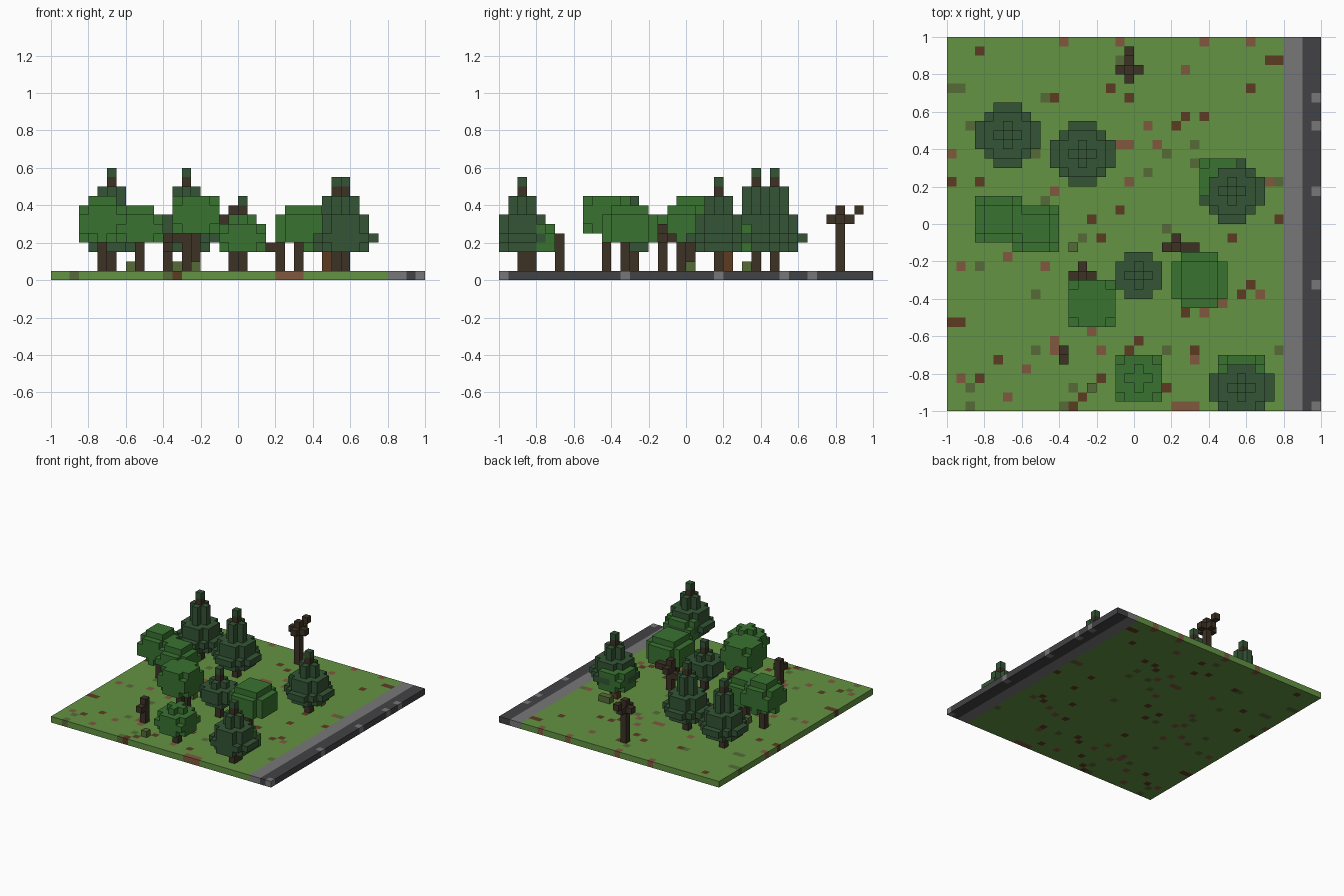
import bpy, bmesh, random
from mathutils import Vector

cube = bpy.data.objects.get("Cube")
if cube:
    bpy.data.objects.remove(cube, do_unlink=True)

VOXEL = 0.05
COUNT = 40
random.seed(4)


def make_material(name, hex_code):
    srgb = [int(hex_code[n:n + 2], 16) / 255 for n in (0, 2, 4)]
    color = [((c + 0.055) / 1.055) ** 2.4 for c in srgb] + [1.0]
    mat = bpy.data.materials.new(name)
    mat.use_nodes = True
    mat.diffuse_color = color
    mat.node_tree.nodes["Principled BSDF"].inputs["Base Color"].default_value = color
    return mat


PALETTE = {
    "grass": "639342", "olive": "566B38", "soil": "5C3B22", "clay": "80593F",
    "pavement": "777777", "asphalt": "424246", "bark": "3D3225",
    "needles": "345535", "leaves": "397230",
}
MATERIALS = {name: make_material(name, code) for name, code in PALETTE.items()}

# Unit directions with the two axes spanning each voxel face
SIDES = []
for axis in range(3):
    for sign in (-1, 1):
        normal, u, v = Vector(), Vector(), Vector()
        normal[axis], u[(axis + 1) % 3], v[(axis + 2) % 3] = sign, sign, 1
        SIDES.append((normal, u, v))

occupied = set()


def build_voxels(name, cells):
    """Mesh the outer faces of a dict of (i, j, k) -> colour name."""
    cells = {c: m for c, m in cells.items()
             if c not in occupied and 0 <= c[0] < COUNT and 0 <= c[1] < COUNT}
    occupied.update(cells)
    used = sorted(set(cells.values()))
    bm = bmesh.new()
    for cell, color in cells.items():
        center = Vector(cell) + Vector((0.5, 0.5, 0.5))
        for normal, u, v in SIDES:
            if tuple(int(a + b) for a, b in zip(cell, normal)) in cells:
                continue
            corners = [center + (normal + u * a + v * b) / 2
                       for a, b in ((-1, -1), (1, -1), (1, 1), (-1, 1))]
            face = bm.faces.new([bm.verts.new(
                (p - Vector((COUNT / 2, COUNT / 2, 0))) * VOXEL) for p in corners])
            face.material_index = used.index(color)
    bmesh.ops.remove_doubles(bm, verts=bm.verts, dist=VOXEL / 100)
    mesh = bpy.data.meshes.new(name)
    bm.to_mesh(mesh)
    bm.free()
    for color in used:
        mesh.materials.append(MATERIALS[color])
    obj = bpy.data.objects.new(name, mesh)
    bpy.context.collection.objects.link(obj)


def layer(ci, cj, k, radius, limit, color):
    """Flat stepped disc: a square with its corners cut at a diamond limit."""
    return {(i, j, k): color for i in range(COUNT) for j in range(COUNT)
            if max(abs(i - ci), abs(j - cj)) <= radius
            and abs(i - ci) + abs(j - cj) <= limit}


def trunk(i, j, top, color="bark"):
    return {(i, j, k): color for k in range(1, top + 1)}


def conifer(name, i, j, skirt):
    cells = {}
    for n, (radius, limit) in enumerate(skirt):
        cells.update(layer(i, j, n + 3, radius, limit, "needles"))
    top = len(skirt) + 3
    cells.update(trunk(i, j, top))
    cells[i, j, top + 1] = "needles"
    build_voxels(name, cells)


def broadleaf(name, i, j, base, crown, shift=0, bark="bark"):
    cells = trunk(i, j, base, bark)
    for n, (radius, limit) in enumerate(crown):
        cells.update(layer(i + shift, j + shift, base + n, radius, limit, "leaves"))
    build_voxels(name, cells)


def dead_tree(name, i, j, top, branches):
    cells = trunk(i, j, top)
    for di, dj, k in branches:
        cells[i + di, j + dj, k] = "bark"
    build_voxels(name, cells)


# Ground slab with patches, pavement and road
PATCHES = {
    "soil": [(3, 38), (34, 37), (35, 37), (32, 34), (17, 34), (11, 33), (27, 31),
             (24, 30), (3, 24), (0, 9), (1, 9), (26, 6), (31, 12), (32, 13),
             (25, 10), (14, 1), (13, 0), (3, 3), (23, 2), (19, 6)],
    "clay": [(12, 39), (18, 39), (27, 39), (32, 39), (21, 30), (19, 28), (22, 28),
             (0, 27), (19, 24), (1, 15), (6, 16), (33, 12), (27, 10), (11, 6),
             (8, 4), (16, 6), (6, 1), (24, 0), (25, 0), (26, 0)],
    "olive": [(0, 34), (1, 34), (3, 30), (9, 27), (10, 33), (23, 27), (35, 24),
              (35, 6), (26, 26), (9, 12), (9, 6), (2, 2), (2, 0), (12, 0)],
}
ground = {}
for i in range(COUNT):
    for j in range(COUNT):
        ground[i, j, 0] = "grass" if i < 36 else "pavement" if i < 38 else "asphalt"
for _ in range(45):
    spot = (random.randrange(36), random.randrange(1, COUNT), 0)
    ground[spot] = random.choice(("soil", "clay", "olive"))
for color, spots in PATCHES.items():
    for i, j in spots:
        ground[i, j, 0] = color
for j in (0, 13, 23, 30, 33):
    ground[COUNT - 1, j, 0] = "pavement"
build_voxels("ground", ground)

# Conifers
SKIRT = [(2, 3), (3, 4), (2, 3), (2, 3), (1, 1), (1, 1)]
conifer("conifer_back_left", 6, 29, SKIRT + [(1, 1)])
conifer("conifer_back_middle", 14, 27, SKIRT + [(1, 1)])
conifer("conifer_right", 30, 23, SKIRT)
conifer("conifer_front_right", 31, 2, SKIRT)
conifer("conifer_small", 20, 14, [(1, 2), (2, 3), (2, 3), (1, 1)])

# Broadleaf trees
broadleaf("broadleaf_left", 5, 20, 4, [(2, 2), (2, 4), (2, 4), (2, 3), (1, 2)])
broadleaf("broadleaf_left_low", 9, 19, 4, [(2, 3), (2, 4), (2, 3), (1, 2)])
broadleaf("broadleaf_middle", 15, 11, 5, [(2, 3), (2, 4), (2, 4), (2, 3)])
broadleaf("broadleaf_wide", 26, 13, 4, [(2.5, 4), (2.5, 4), (2.5, 4), (1.5, 3)], 0.5)
broadleaf("broadleaf_front", 20, 3, 3, [(2, 3), (2, 4), (2, 3), (1, 1)])
broadleaf("broadleaf_front_right", 31, 3, 3, [(2, 4), (2, 4), (2, 3), (1, 1)])
broadleaf("broadleaf_right", 29, 24, 3, [(2, 3), (2, 4), (2, 3), (1, 1)], bark="soil")

# Dead trees with bare branches
dead_tree("dead_tree_back", 19, 36, 7,
          [(-1, 0, 6), (1, 0, 6), (0, -1, 6), (0, 1, 6), (0, 2, 7)])
dead_tree("dead_tree_right", 24, 17, 5,
          [(-1, 0, 3), (1, 0, 4), (2, 0, 4), (0, 1, 4)])
dead_tree("dead_tree_middle", 14, 14, 5, [(-1, 0, 4), (1, 0, 4), (0, 1, 4)])
dead_tree("dead_tree_front", 12, 6, 4, [(0, -1, 3)])

# Small bushes
for n, (i, j) in enumerate([(13, 17), (15, 2), (29, 26), (30, 26), (8, 20)]):
    build_voxels(f"bush_{n + 1}", {(i, j, 1): "olive"})
